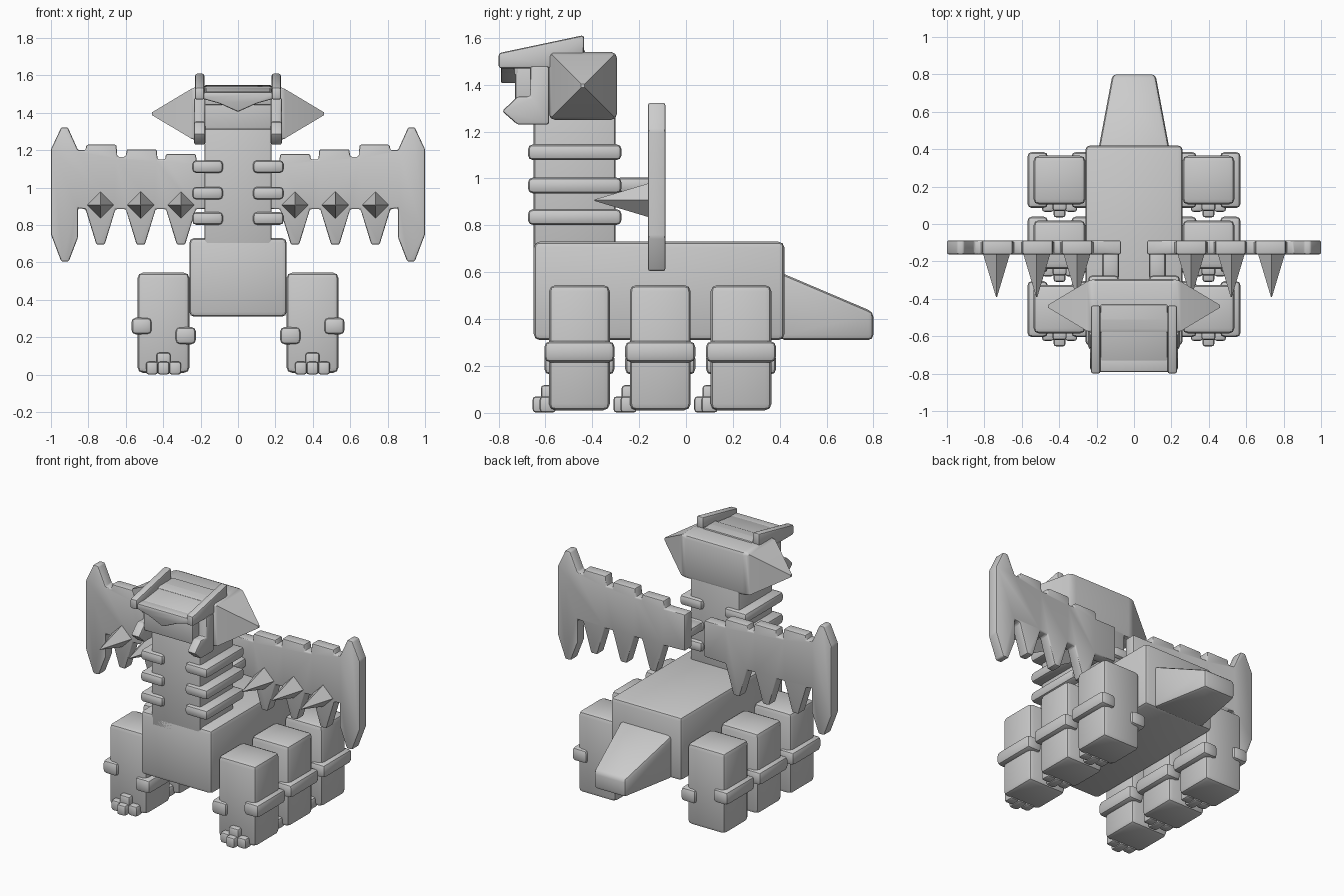
import bpy, bmesh, math

if "Cube" in bpy.data.objects:
    bpy.data.objects.remove(bpy.data.objects["Cube"])

stone = bpy.data.materials.new("stone_grey")
stone.diffuse_color = (0.6, 0.6, 0.6, 1)
stone.use_nodes = True
stone.node_tree.nodes["Principled BSDF"].inputs["Base Color"].default_value = stone.diffuse_color


def loft(name, rings, bevel=0.0, edge_rule=None):
    """Closed solid through rings of 3D points, edges rounded."""
    bm = bmesh.new()
    vr = [[bm.verts.new(p) for p in r] for r in rings]
    n = len(vr[0])
    bm.faces.new(vr[0])
    bm.faces.new(vr[-1])
    for a, b in zip(vr, vr[1:]):
        for i in range(n):
            j = (i + 1) % n
            bm.faces.new((a[i], a[j], b[j], b[i]))
    bmesh.ops.recalc_face_normals(bm, faces=bm.faces[:])
    if bevel:
        edges = [e for e in bm.edges if edge_rule is None or edge_rule(e)]
        bmesh.ops.bevel(bm, geom=edges, offset=bevel, segments=2, profile=0.5,
                        affect='EDGES', clamp_overlap=True)
    bmesh.ops.recalc_face_normals(bm, faces=bm.faces[:])
    me = bpy.data.meshes.new(name)
    bm.to_mesh(me)
    bm.free()
    me.materials.append(stone)
    ob = bpy.data.objects.new(name, me)
    bpy.context.collection.objects.link(ob)
    return ob


def box(name, x, y, z, bevel=0.02):
    ring = lambda h: [(x[0], y[0], h), (x[1], y[0], h), (x[1], y[1], h), (x[0], y[1], h)]
    return loft(name, [ring(z[0]), ring(z[1])], bevel)


def slab_y(name, prof, y0, y1, bevel):
    """(x, z) profile extruded along y."""
    return loft(name, [[(x, y, z) for x, z in prof] for y in (y0, y1)], bevel)


def slab_x(name, prof, x0, x1, bevel):
    """(y, z) profile extruded along x."""
    return loft(name, [[(x, y, z) for y, z in prof] for x in (x0, x1)], bevel)


def span(s, a, b):
    return tuple(sorted((s * a, s * b)))


# Body, neck and tail
box("body", (-0.26, 0.26), (-0.65, 0.42), (0.31, 0.73), 0.025)
box("neck", (-0.18, 0.18), (-0.65, -0.30), (0.65, 1.42), 0.015)
loft("tail", [
    [(-0.19, 0.40, 0.31), (0.19, 0.40, 0.31), (0.19, 0.40, 0.60), (-0.19, 0.40, 0.60)],
    [(-0.115, 0.80, 0.31), (0.115, 0.80, 0.31), (0.115, 0.80, 0.43), (-0.115, 0.80, 0.43)],
], 0.022)

# Head: block with a pyramid on each side
def head_ring(x, k):
    return [(x, -0.44 + k * a * 0.145, 1.395 + k * b * 0.145)
            for a, b in ((-1, -1), (1, -1), (1, 1), (-1, 1))]

loft("head", [head_ring(-0.46, 0.05), head_ring(-0.23, 1), head_ring(0.23, 1), head_ring(0.46, 0.05)],
     0.025, lambda e: all(abs(v.co.x) < 0.3 for v in e.verts))

# Face, crown plate and pointed visor
box("face", (-0.18, 0.18), (-0.73, -0.56), (1.31, 1.50), 0.012)
slab_x("crown_plate", [(-0.735, 1.44), (-0.735, 1.512), (-0.43, 1.55), (-0.43, 1.48)], -0.18, 0.18, 0.01)
slab_y("visor", [(-0.19, 1.51), (-0.19, 1.475), (-0.10, 1.45), (0, 1.405),
                 (0.10, 1.45), (0.19, 1.475), (0.19, 1.51)], -0.79, -0.70, 0.008)

brow = [(-0.80, 1.47), (-0.80, 1.535), (-0.435, 1.612), (-0.435, 1.53), (-0.58, 1.47)]
cheek = [(-0.665, 1.48), (-0.665, 1.35), (-0.72, 1.35), (-0.785, 1.287),
         (-0.72, 1.23), (-0.585, 1.23), (-0.585, 1.48)]

# Wing outline from the inner top corner outwards and back
wing = [(0.07, 1.13), (0.22, 1.13), (0.225, 1.18), (0.385, 1.18), (0.39, 1.15), (0.43, 1.15),
        (0.435, 1.205), (0.595, 1.205), (0.60, 1.165), (0.645, 1.165), (0.65, 1.23), (0.81, 1.23),
        (0.815, 1.20), (0.855, 1.20), (0.91, 1.322), (0.945, 1.322), (1.0, 1.205), (1.0, 0.75),
        (0.945, 0.605), (0.905, 0.605), (0.855, 0.735), (0.855, 0.89)]
tooth_x = (0.735, 0.52, 0.305)
for t in tooth_x:
    wing += [(t + 0.08, 0.885), (t + 0.022, 0.695), (t - 0.022, 0.695), (t - 0.08, 0.885)]
wing.append((0.07, 0.89))

leg_y = {"front": -0.455, "middle": -0.11, "rear": 0.235}

for side, s in (("left", -1), ("right", 1)):
    slab_x(side + "_brow", brow, *span(s, 0.18, 0.23), 0.012)
    slab_x(side + "_cheek", cheek, *span(s, 0.175, 0.235), 0.01)

    # Neck ribs and the strut to the wing
    for i, z in enumerate((0.835, 0.97, 1.112)):
        box(f"{side}_neck_rib_{i}", span(s, 0.08, 0.245), (-0.675, -0.275), (z - 0.034, z + 0.034), 0.022)
    box(side + "_wing_strut", span(s, 0.08, 0.17), (-0.30, -0.13), (0.94, 1.004), 0.02)

    # Wing with forward spikes
    slab_y(side + "_wing", [(s * x, z) for x, z in wing], -0.162, -0.088, 0.009)
    for i, t in enumerate(tooth_x):
        rings = [[(s * t + r * a, y, 0.907 + r * b) for a, b in ((1, 0), (0, 1), (-1, 0), (0, -1))]
                 for y, r in ((-0.15, 0.075), (-0.39, 0.003))]
        loft(f"{side}_wing_spike_{i}", rings)

    # Legs with side bands and toes
    for pos, y in leg_y.items():
        n = f"{side}_{pos}"
        box(n + "_leg", span(s, 0.26, 0.537), (y - 0.13, y + 0.13), (0.01, 0.545), 0.028)
        box(n + "_outer_band", span(s, 0.46, 0.57), (y - 0.15, y + 0.15), (0.215, 0.305), 0.025)
        box(n + "_inner_band", span(s, 0.225, 0.335), (y - 0.15, y + 0.15), (0.162, 0.255), 0.025)
        for k in (-1, 0, 1):
            c = s * 0.398 + k * 0.062
            reach = 0.20 if k == 0 else 0.17
            box(f"{n}_toe_{k + 1}", (c - 0.032, c + 0.032), (y - reach, y - 0.10), (0.0, 0.07), 0.015)
        c = s * 0.398
        box(n + "_toe_knuckle", (c - 0.038, c + 0.038), (y - 0.165, y - 0.10), (0.04, 0.118), 0.015)

# Smooth the rounded edges, keep the hard ones
bpy.ops.object.select_all(action='DESELECT')
for ob in bpy.context.scene.objects:
    ob.select_set(True)
    bpy.context.view_layer.objects.active = ob
bpy.ops.object.shade_smooth_by_angle(angle=math.radians(35))
